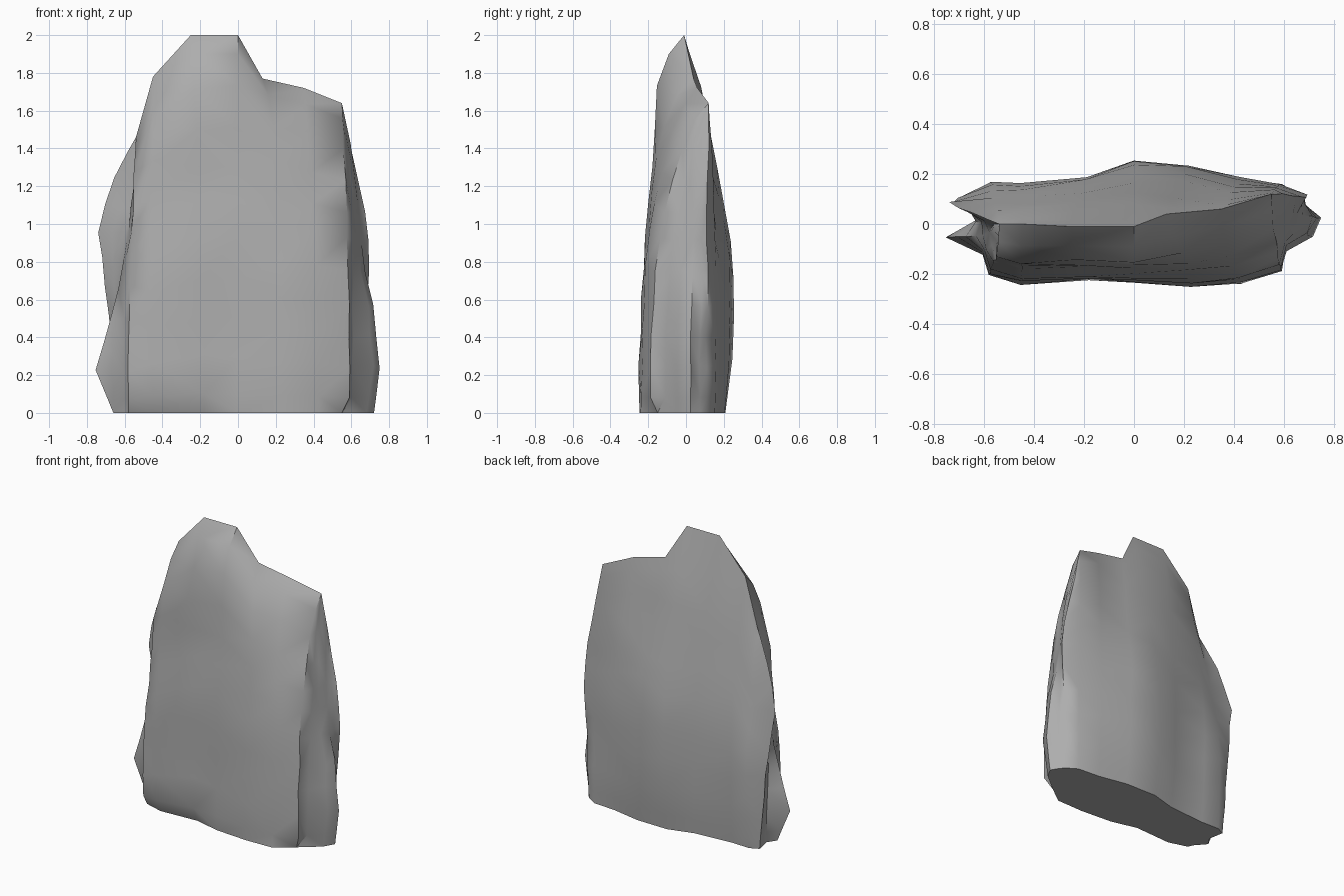
import bpy, bmesh, random
from mathutils import Vector

if "Cube" in bpy.data.objects:
    bpy.data.objects.remove(bpy.data.objects["Cube"])

random.seed(4)

# Columns across the slab: x, front y, back y, then the crest point x, y, z
COLUMNS = [
    (-0.58, -0.20, 0.17, -0.54, 0.00, 1.46),
    (-0.45, -0.24, 0.165, -0.45, 0.00, 1.78),
    (-0.18, -0.225, 0.19, -0.25, -0.01, 2.00),
    (0.00, -0.235, 0.25, 0.00, -0.01, 2.00),
    (0.23, -0.25, 0.235, 0.13, 0.04, 1.77),
    (0.43, -0.24, 0.185, 0.35, 0.06, 1.72),
    (0.59, -0.19, 0.16, 0.55, 0.12, 1.64),
]
# Ribs and grooves on the narrow sides: y, then x at heights z
RIGHT_SIDE = [
    (-0.11, [(0, .60), (.6, .61), (1.1, .60), (1.64, .55)]),
    (-0.045, [(0, .68), (.22, .715), (.57, .69), (.8, .64), (1.2, .605), (1.64, .55)]),
    (0.025, [(0, .72), (.22, .75), (.57, .72), (.8, .66), (1.2, .62), (1.64, .55)]),
    (0.075, [(0, .69), (.6, .68), (.93, .67), (1.2, .63), (1.64, .55)]),
    (0.11, [(0, .66), (.22, .67), (.65, .69), (.93, .695), (1.22, .64), (1.64, .55)]),
]
LEFT_SIDE = [
    (0.115, [(0, -.64), (.5, -.68), (.94, -.74), (1.25, -.66), (1.46, -.54)]),
    (0.06, [(0, -.63), (.5, -.65), (.94, -.67), (1.25, -.58), (1.46, -.54)]),
    (0.01, [(0, -.62), (.5, -.63), (.94, -.60), (1.25, -.53), (1.46, -.53)]),
    (-0.05, [(0, -.66), (.22, -.75), (.5, -.68), (.75, -.61), (1.2, -.55), (1.46, -.53)]),
    (-0.12, [(0, -.60), (.3, -.61), (.8, -.59), (1.2, -.54), (1.46, -.53)]),
]
LEVELS = [0, .05, .15, .25, .35, .46, .56, .65, .75, .86, .95, 1]
# How far each face has leaned towards the crest at a given height fraction
FRONT_LEAN = [(0, .03), (.05, 0), (.4, .03), (.55, .18), (.7, .27), (.88, .36), (.95, .64), (1, 1)]
RIGHT_LEAN = [(0, 0), (.4, .05), (.6, .2), (.75, .38), (.88, .6), (.95, .78), (1, 1)]
BACK_LEAN = [(0, .16), (.12, .04), (.3, 0), (.47, .05), (.62, .3), (.85, .65), (1, 1)]


def interp(pairs, t):
    for (a, p), (b, q) in zip(pairs, pairs[1:]):
        if t <= b:
            return p + (q - p) * (t - a) / (b - a)
    return pairs[-1][1]


def face_point(col, v, back):
    x, yf, yb, cx, cy, cz = col
    if back:
        s = interp(BACK_LEAN, v)
    else:  # the front leans back more and more towards the right shoulder
        k = min(max((x - 0.1) / 0.3, 0), 1)
        s = interp(FRONT_LEAN, v) * (1 - k) + interp(RIGHT_LEAN, v) * k
    y = yb if back else yf
    # the front shoulder beside the notch stays wide almost to its top
    power = 7 if 0.1 < x < 0.3 and not back else 2
    # chamfered foot
    foot = 0
    if v == 0 and not back:
        foot = 0.035 if x < 0 else (0.04 if x > 0.5 else 0)
    return Vector((x + (cx - x) * v ** power - (foot if x > 0.5 else 0),
                   y + (cy - y) * s + foot, v * cz))


def side_point(rib, v, crest):
    y, path = rib
    z = v * crest[5]
    return Vector((interp(path, z), y + (crest[4] - y) * v ** 3, z))


# Rings of points rising from the flat foot to the crest
bm = bmesh.new()
rings = []
for v in LEVELS:
    pts = [face_point(c, v, False) for c in COLUMNS]
    pts += [side_point(r, v, COLUMNS[-1]) for r in RIGHT_SIDE]
    pts += [face_point(c, v, True) for c in reversed(COLUMNS)]
    pts += [side_point(r, v, COLUMNS[0]) for r in LEFT_SIDE]
    if 0.05 < v < 0.95:  # weathered unevenness
        for p in pts:
            p += Vector((random.uniform(-.005, .005), random.uniform(-.007, .007),
                         random.uniform(-.015, .015)))
    rings.append([bm.verts.new(p) for p in pts])

n = len(rings[0])
for lo, hi in zip(rings, rings[1:]):
    for i in range(n):
        j = (i + 1) % n
        bm.faces.new((lo[i], lo[j], hi[j], hi[i]))
bm.faces.new(list(reversed(rings[0])))

# Close the crest where front and back meet
bmesh.ops.remove_doubles(bm, verts=bm.verts, dist=0.002)
bmesh.ops.triangulate(bm, faces=bm.faces)
bmesh.ops.recalc_face_normals(bm, faces=bm.faces)

mesh = bpy.data.meshes.new("standing_stone")
bm.to_mesh(mesh)
bm.free()
stone = bpy.data.objects.new("standing_stone", mesh)
bpy.context.collection.objects.link(stone)

grey = bpy.data.materials.new("stone_grey")
grey.diffuse_color = (0.42, 0.42, 0.42, 1)
grey.use_nodes = True
grey.node_tree.nodes["Principled BSDF"].inputs["Base Color"].default_value = grey.diffuse_color
mesh.materials.append(grey)

bpy.context.view_layer.objects.active = stone
stone.select_set(True)
bpy.ops.object.shade_smooth_by_angle(angle=0.8)
